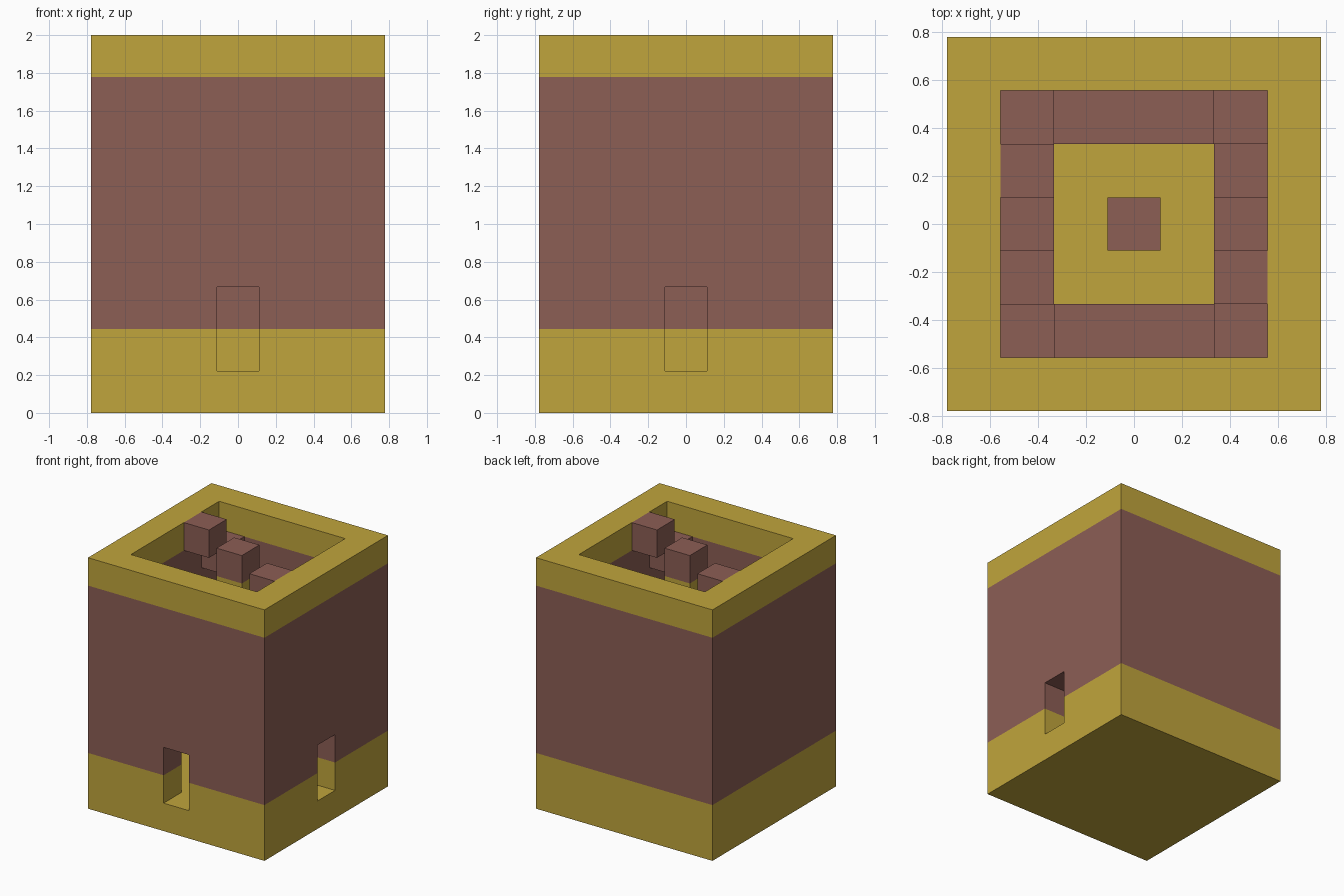
import bpy
import bmesh
from mathutils import Vector

cube = bpy.data.objects.get("Cube")
if cube:
    bpy.data.objects.remove(cube, do_unlink=True)

U = 2 / 9  # one building block


def make_material(name, rgb):
    mat = bpy.data.materials.new(name)
    mat.use_nodes = True
    mat.diffuse_color = (*rgb, 1)
    mat.node_tree.nodes["Principled BSDF"].inputs["Base Color"].default_value = (*rgb, 1)
    return mat


SAND = make_material("sand_yellow", (0.53, 0.375, 0.045))
BRICK = make_material("brick_brown", (0.265, 0.112, 0.091))


def box(name, low, high, *mats):
    """Box between two corners, measured in blocks."""
    low, high = Vector(low) * U, Vector(high) * U
    bm = bmesh.new()
    bmesh.ops.create_cube(bm, size=1)
    bmesh.ops.scale(bm, vec=high - low, verts=bm.verts)
    bmesh.ops.translate(bm, vec=(low + high) / 2, verts=bm.verts)
    mesh = bpy.data.meshes.new(name)
    bm.to_mesh(mesh)
    bm.free()
    for mat in mats:
        mesh.materials.append(mat)
    obj = bpy.data.objects.new(name, mesh)
    bpy.context.collection.objects.link(obj)
    return obj


def carve(obj, cutters):
    """Subtract the cutters for good, then drop them."""
    for cutter in cutters:
        cutter.hide_render = True
        mod = obj.modifiers.new("carve", "BOOLEAN")
        mod.operation = "DIFFERENCE"
        mod.solver = "EXACT"
        mod.object = cutter
    depsgraph = bpy.context.evaluated_depsgraph_get()
    mesh = bpy.data.meshes.new_from_object(obj.evaluated_get(depsgraph))
    obj.modifiers.clear()
    obj.data = mesh
    for cutter in cutters:
        bpy.data.objects.remove(cutter, do_unlink=True)


def paint_bands(obj, heights):
    """Cut faces at the heights and alternate the two colours upward."""
    bm = bmesh.new()
    bm.from_mesh(obj.data)
    for h in heights:
        bmesh.ops.bisect_plane(bm, geom=bm.verts[:] + bm.edges[:] + bm.faces[:], dist=1e-5,
                               plane_co=(0, 0, h * U), plane_no=(0, 0, 1))
    for face in bm.faces:
        z = face.calc_center_median().z / U
        face.material_index = sum(z > h for h in heights) % 2
    bm.to_mesh(obj.data)
    bm.free()


# Hollow tower with a front and a right doorway
tower = box("tower_walls", (-3.5, -3.5, 0), (3.5, 3.5, 9), SAND, BRICK)
carve(tower, [
    box("cavity_cutter", (-2.5, -2.5, 1), (2.5, 2.5, 10)),
    box("front_door_cutter", (-0.5, -4, 1), (0.5, -2, 3)),
    box("right_door_cutter", (2, -0.5, 1), (4, 0.5, 3)),
])
paint_bands(tower, (2, 8))

# Central pillar
pillar = box("central_pillar", (-0.5, -0.5, 1), (0.5, 0.5, 9), SAND, BRICK)
paint_bands(pillar, (2, 7, 8))

# Two opposite spiral stairs, each descending one block per step
PATH = [(2, -1), (2, -2), (0, -2), (-2, -2), (-2, -1), (-2, 0), (-2, 1), (-2, 2)]
for stair, sign in (("first", 1), ("second", -1)):
    for i, (x, y) in enumerate(PATH):
        x, y, top = x * sign, y * sign, 9 - i
        half = 1.5 if x == 0 else 0.5  # wide landing in the middle of a wall
        kind = "landing" if x == 0 else "step"
        box(f"{stair}_stair_{kind}_{i + 1}", (x - half, y - 0.5, top - 1),
            (x + half, y + 0.5, top), BRICK)
